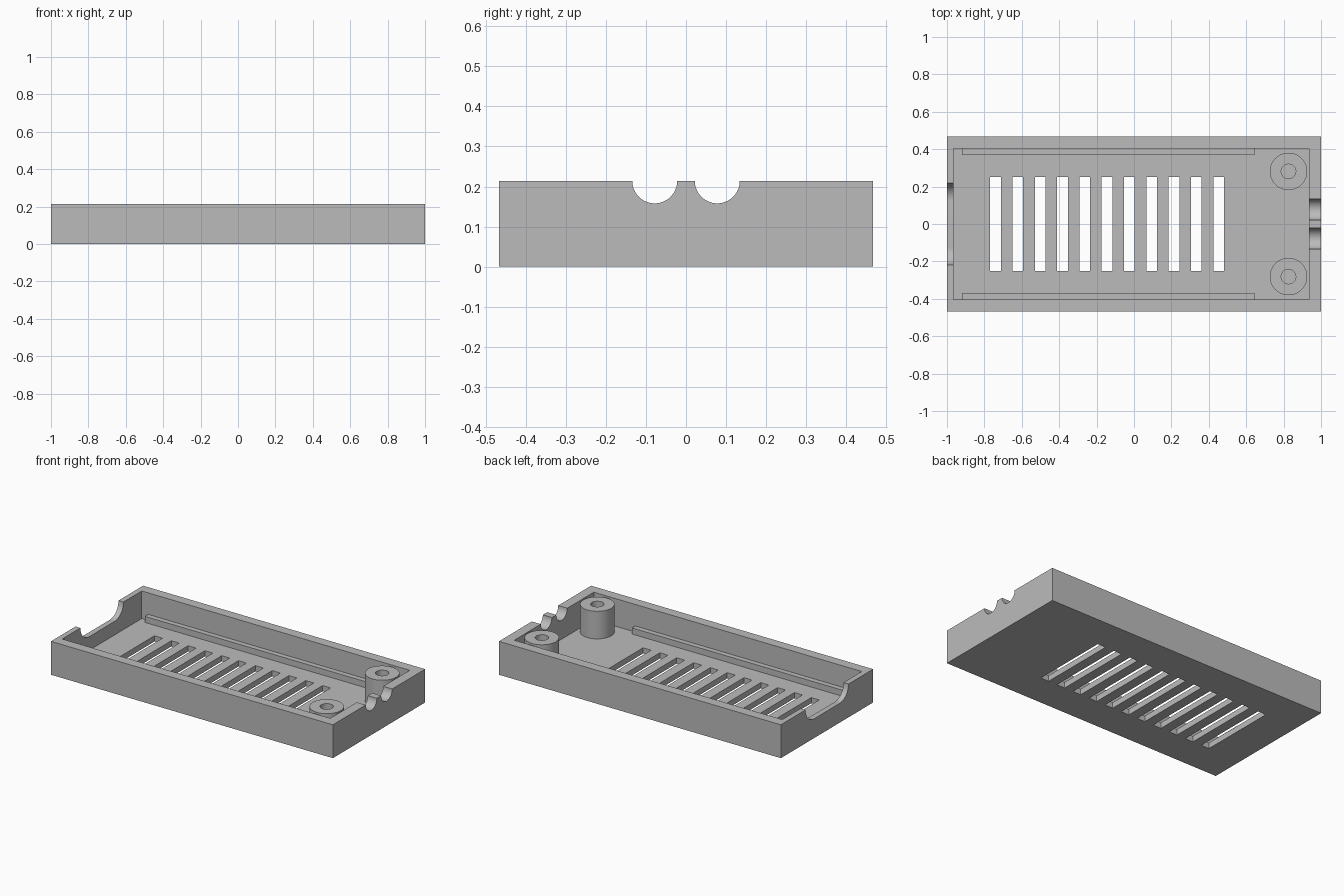
import bpy
import bmesh
from math import radians
from mathutils import Matrix, Vector

old = bpy.data.objects.get("Cube")
if old:
    bpy.data.objects.remove(old, do_unlink=True)

grey = bpy.data.materials.new("plain grey")
grey.use_nodes = True
COLOUR = (0.5, 0.5, 0.5, 1)
grey.diffuse_color = COLOUR
grey.node_tree.nodes["Principled BSDF"].inputs["Base Color"].default_value = COLOUR

HEIGHT = 0.214
FLOOR = 0.037
OVER = 0.05  # overshoot for clean cuts


def add_box(bm, low, high):
    low, high = Vector(low), Vector(high)
    size = Matrix.Diagonal((*(high - low), 1))
    bmesh.ops.create_cube(bm, size=1, matrix=Matrix.Translation((low + high) / 2) @ size)


def add_cylinder(bm, centre, radius, depth, along_x=False):
    turn = Matrix.Rotation(radians(90), 4, 'Y') if along_x else Matrix()
    bmesh.ops.create_cone(bm, cap_ends=True, segments=64, radius1=radius, radius2=radius,
                          depth=depth, matrix=Matrix.Translation(centre) @ turn)


def finish(name, bm):
    mesh = bpy.data.meshes.new(name)
    bm.to_mesh(mesh)
    bm.free()
    obj = bpy.data.objects.new(name, mesh)
    bpy.context.collection.objects.link(obj)
    mesh.materials.append(grey)
    return obj


def select(obj):
    bpy.ops.object.select_all(action='DESELECT')
    obj.select_set(True)
    bpy.context.view_layer.objects.active = obj


def cut(obj, bm):
    cutter = finish("cutter", bm)
    cutter.hide_render = True
    mod = obj.modifiers.new("cut", 'BOOLEAN')
    mod.operation = 'DIFFERENCE'
    mod.solver = 'EXACT'
    mod.object = cutter
    select(obj)
    bpy.ops.object.modifier_apply(modifier=mod.name)
    bpy.data.objects.remove(cutter, do_unlink=True)


def smooth(obj):
    select(obj)
    bpy.ops.object.shade_smooth_by_angle(angle=radians(30))


# Tray body with its cavity
bm = bmesh.new()
add_box(bm, (-1, -0.467, 0), (1, 0.467, HEIGHT))
tray = finish("tray", bm)
bm = bmesh.new()
add_box(bm, (-0.965, -0.403, FLOOR), (0.936, 0.403, HEIGHT + OVER))
cut(tray, bm)

# Row of vent slots through the floor
bm = bmesh.new()
for i in range(11):
    x = -0.769 + i * 0.1193
    add_box(bm, (x, -0.252, -OVER), (x + 0.057, 0.252, FLOOR + OVER))
cut(tray, bm)

# Two round cable notches in one end wall
bm = bmesh.new()
for side in (-1, 1):
    add_cylinder(bm, (0.968, side * 0.078, HEIGHT), 0.056, 0.16, along_x=True)
cut(tray, bm)

# Wide round-cornered port notch in the other end wall
PORT_R, PORT_Y = 0.09, 0.128
for side in (-1, 1):
    bm = bmesh.new()
    add_cylinder(bm, (-0.98, side * PORT_Y, HEIGHT), PORT_R, 0.16, along_x=True)
    cut(tray, bm)
bm = bmesh.new()
add_box(bm, (-1.06, -PORT_Y, HEIGHT - PORT_R), (-0.9, PORT_Y, HEIGHT + OVER))
cut(tray, bm)
smooth(tray)

for side, word in ((1, "back"), (-1, "front")):
    # Screw boss with a blind hole
    bm = bmesh.new()
    add_cylinder(bm, (0.826, side * 0.281, (FLOOR + HEIGHT) / 2), 0.1, HEIGHT - FLOOR)
    boss = finish(word + "_screw_boss", bm)
    bm = bmesh.new()
    add_cylinder(bm, (0.826, side * 0.281, HEIGHT / 2 + FLOOR), 0.039, HEIGHT)
    cut(boss, bm)
    smooth(boss)

    # Support rail along the side wall
    bm = bmesh.new()
    ys = sorted((side * 0.37, side * 0.403))
    add_box(bm, (-0.92, ys[0], FLOOR), (0.643, ys[1], 0.076))
    finish(word + "_support_rail", bm)
